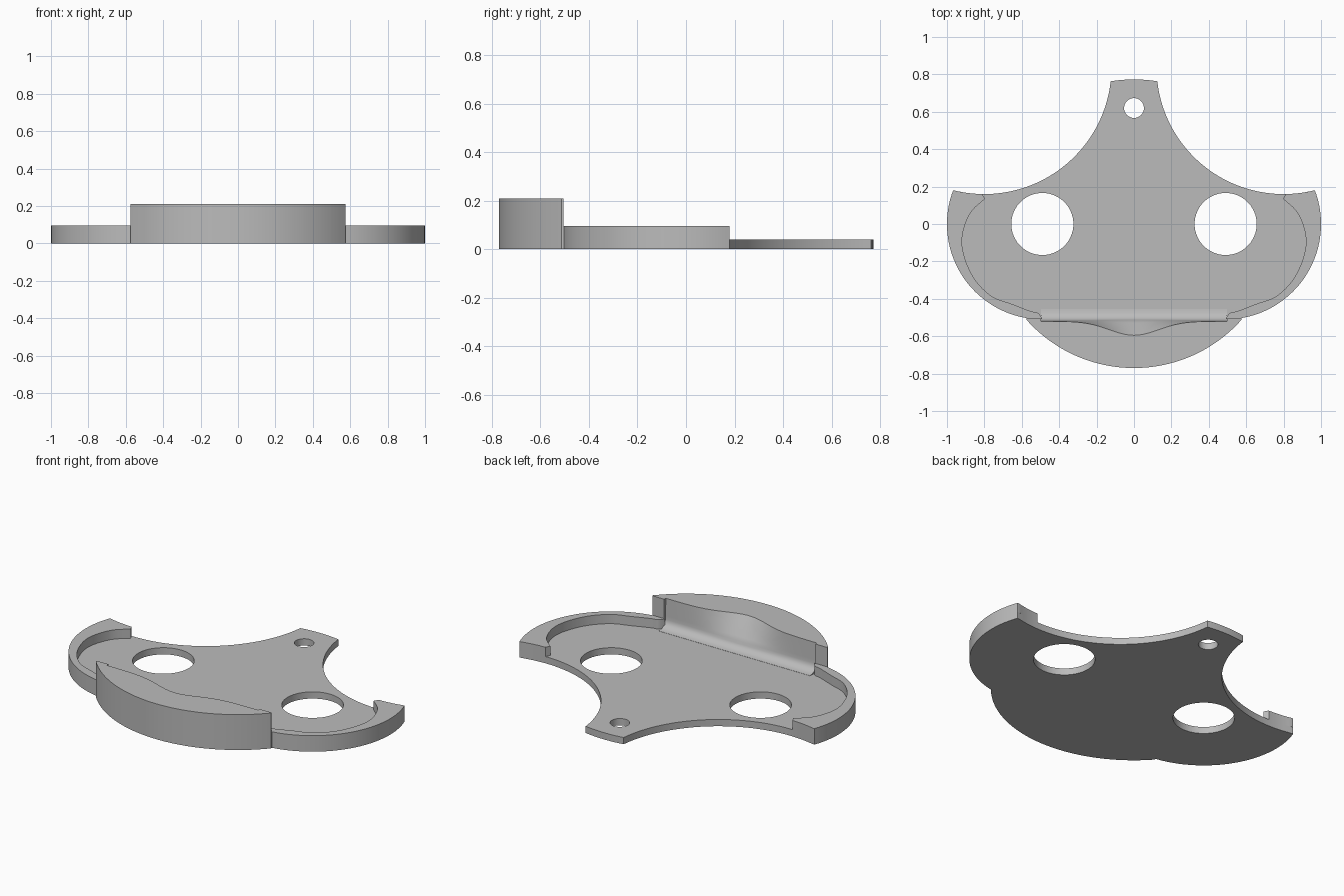
import bpy, bmesh, math

if "Cube" in bpy.data.objects:
    bpy.data.objects.remove(bpy.data.objects["Cube"])

GREY = (0.5, 0.5, 0.5, 1)
mat = bpy.data.materials.new("plain grey")
mat.use_nodes = True
mat.diffuse_color = GREY
mat.node_tree.nodes["Principled BSDF"].inputs["Base Color"].default_value = GREY

BODY_R = 0.77
LOBE_X, LOBE_R = 0.49, 0.51
FLOOR, RIM, TOP = 0.04, 0.095, 0.21
BACK = -0.505                      # rear plane of the front wall


def arc(cx, cy, r, a0, a1, n):
    """Points on a circle between two angles in degrees."""
    angles = [math.radians(a0 + (a1 - a0) * i / n) for i in range(n + 1)]
    return [(cx + r * math.cos(a), cy + r * math.sin(a)) for a in angles]


def mirrored(points):
    return [(-x, y) for x, y in reversed(points)]


def smooth_path(pts, n=8):
    """Catmull-Rom curve through the points."""
    ext = [pts[0]] + pts + [pts[-1]]
    out = []
    for a, b, c, d in zip(ext, ext[1:], ext[2:], ext[3:]):
        for i in range(n):
            t = i / n
            out.append(tuple(0.5 * (2 * q + (r - p) * t + (2 * p - 5 * q + 4 * r - s) * t * t
                                    + (3 * q - p - 3 * r + s) * t ** 3)
                             for p, q, r, s in zip(a, b, c, d)))
    return out + [pts[-1]]


def finish(ob):
    """Weld, colour and smooth a mesh object."""
    bm = bmesh.new()
    bm.from_mesh(ob.data)
    bmesh.ops.remove_doubles(bm, verts=bm.verts, dist=0.0001)
    bmesh.ops.recalc_face_normals(bm, faces=bm.faces)
    bm.to_mesh(ob.data)
    bm.free()
    ob.data.materials.clear()
    ob.data.materials.append(mat)
    bpy.ops.object.select_all(action='DESELECT')
    ob.select_set(True)
    bpy.context.view_layer.objects.active = ob
    bpy.ops.object.shade_smooth_by_angle(angle=math.radians(30))


def slab(name, loops, z0, z1):
    """Flat plate from closed outlines; inner loops become holes."""
    cu = bpy.data.curves.new(name, 'CURVE')
    cu.dimensions, cu.fill_mode = '2D', 'BOTH'
    cu.extrude = (z1 - z0) / 2
    for loop in loops:
        sp = cu.splines.new('POLY')
        sp.points.add(len(loop) - 1)
        for p, (x, y) in zip(sp.points, loop):
            p.co = (x, y, 0, 1)
        sp.use_cyclic_u = True
    ob = bpy.data.objects.new(name, cu)
    bpy.context.collection.objects.link(ob)
    bpy.ops.object.select_all(action='DESELECT')
    ob.select_set(True)
    bpy.context.view_layer.objects.active = ob
    bpy.ops.object.convert(target='MESH')
    ob = bpy.context.object
    for v in ob.data.vertices:
        v.co.z += (z0 + z1) / 2
    finish(ob)


# Base plate: tail, scooped flanks, round lobes, three holes
lobe = arc(LOBE_X, 0, LOBE_R, -80.5, 20.5, 40)
flank = arc(0.8, 0.84, 0.68, 284, 186.5, 44)
tail = arc(0, 0, BODY_R + 0.003, 80.7, 90, 5)
half = [(0.573, BACK)] + lobe + flank[1:] + tail
holes = [arc(x, y, r, 0, 354, 59) for x, y, r in
         ((LOBE_X, 0, 0.166), (-LOBE_X, 0, 0.166), (0, 0.62, 0.053))]
slab("base_plate", [half + mirrored(half)[1:]] + holes, 0, FLOOR)

# Raised rims around the lobes
inner = smooth_path([(0.797, 0.134), (0.88, 0.05), (0.92, -0.1), (0.87, -0.265),
                     (0.77, -0.38), (0.652, -0.428), (0.556, -0.465),
                     (0.515, -0.475), (0.49, BACK)])
hook = arc(0.8, 0.84, 0.68, 283.5, 271, 8)
rim = [(0.573, BACK)] + lobe + hook + inner
slab("left_rim", [rim], FLOOR, RIM)
slab("right_rim", [mirrored(rim)], FLOOR, RIM)


# Front wall: lofted sections with a scooped, filleted rear face
def section(x):
    front = min(-math.sqrt(BODY_R ** 2 - x * x), BACK - 0.003)
    if abs(x) > 0.497:
        rear = [(BACK, TOP)] + [(BACK, FLOOR + 0.01)] * 11
    else:
        lip = -0.52 - 0.075 * math.exp(-x * x / 0.034)
        rear = []
        for i in range(7):         # sloping hollow
            t = i / 6
            rear.append((lip + (-0.515 - lip) * t, TOP + (0.088 - TOP) * t))
        for i in range(1, 6):      # fillet into the floor
            a = math.radians(18 * i)
            rear.append((-0.455 - 0.06 * math.cos(a), 0.088 - 0.047 * math.sin(a)))
    foot = rear[-1][0]
    return [(x, y, z) for y, z in [(front, 0), (front, TOP)] + rear
            + [(foot, 0.03), (BACK, 0.03), (BACK, 0)]]


right_half = [0.49 * i / 30 for i in range(31)] + [0.496, 0.4975, 0.52, 0.55, 0.575]
xs = [-x for x in reversed(right_half[1:])] + right_half
bm = bmesh.new()
rings = [[bm.verts.new(p) for p in section(x)] for x in xs]
for a, b in zip(rings, rings[1:]):
    for i in range(len(a)):
        j = (i + 1) % len(a)
        bm.faces.new((a[i], a[j], b[j], b[i]))
bm.faces.new(rings[0])
bm.faces.new(rings[-1])
bmesh.ops.dissolve_degenerate(bm, edges=bm.edges, dist=0.00001)
me = bpy.data.meshes.new("front_wall")
bm.to_mesh(me)
bm.free()
wall = bpy.data.objects.new("front_wall", me)
bpy.context.collection.objects.link(wall)
finish(wall)
